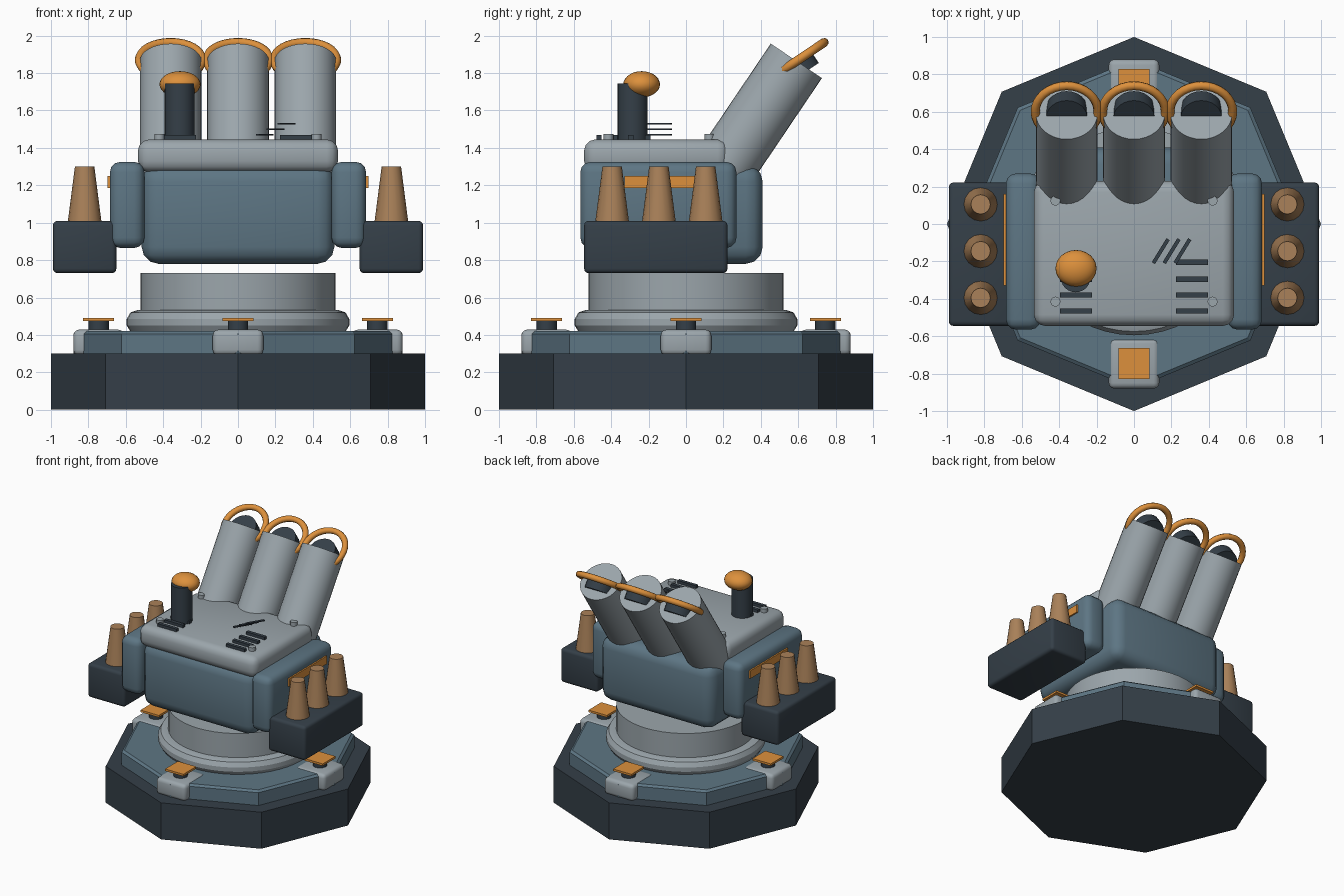
import bpy, bmesh
from math import radians, cos, sin, pi, atan2
from mathutils import Matrix, Vector

if "Cube" in bpy.data.objects:
    bpy.data.objects.remove(bpy.data.objects["Cube"])


def mat(name, c):
    m = bpy.data.materials.new(name)
    m.diffuse_color = (*c, 1)
    m.use_nodes = True
    m.node_tree.nodes["Principled BSDF"].inputs["Base Color"].default_value = m.diffuse_color
    return m


DARK = mat("dark_steel", (0.035, 0.05, 0.065))
BLUE = mat("blue_armour", (0.11, 0.18, 0.23))
GREY = mat("light_steel", (0.33, 0.38, 0.41))
ORANGE = mat("orange_trim", (0.72, 0.28, 0.045))
BROWN = mat("shell_brass", (0.40, 0.22, 0.10))


def finish(bm, name, m, matrix=Matrix(), angle=35):
    bmesh.ops.transform(bm, matrix=matrix, verts=bm.verts)
    bmesh.ops.recalc_face_normals(bm, faces=bm.faces)
    me = bpy.data.meshes.new(name)
    bm.to_mesh(me)
    bm.free()
    ob = bpy.data.objects.new(name, me)
    bpy.context.collection.objects.link(ob)
    me.materials.append(m)
    if angle:
        bpy.ops.object.select_all(action='DESELECT')
        ob.select_set(True)
        bpy.context.view_layer.objects.active = ob
        bpy.ops.object.shade_smooth_by_angle(angle=radians(angle))
    return ob


def box(name, m, lo, hi, bevel=0, seg=3, rot=0):
    lo, hi = Vector(lo), Vector(hi)
    bm = bmesh.new()
    bmesh.ops.create_cube(bm, size=1, matrix=Matrix.Diagonal((*(hi - lo), 1)))
    if bevel:
        bmesh.ops.bevel(bm, geom=bm.edges[:], offset=bevel, segments=seg,
                        profile=0.5, affect='EDGES')
    mx = Matrix.Translation((lo + hi) / 2) @ Matrix.Rotation(rot, 4, 'Z')
    return finish(bm, name, m, mx, 35 if bevel else 0)


def cone(name, m, loc, r1, r2, h, sides=32, tilt=0, angle=35):
    """Cylinder or cone, centred on loc."""
    bm = bmesh.new()
    bmesh.ops.create_cone(bm, cap_ends=True, segments=sides, radius1=r1, radius2=r2, depth=h)
    return finish(bm, name, m, Matrix.Translation(loc) @ Matrix.Rotation(tilt, 4, 'X'), angle)


def lathe(name, m, profile, matrix=Matrix(), sides=48, closed=False, angle=25):
    """Spin an (r, z) profile about z."""
    bm = bmesh.new()
    rings = [[bm.verts.new((r * cos(2 * pi * i / sides), r * sin(2 * pi * i / sides), z))
              for i in range(sides)] for r, z in profile]
    pairs = list(zip(rings, rings[1:]))
    if closed:
        pairs.append((rings[-1], rings[0]))
    else:
        bm.faces.new(rings[0])
        bm.faces.new(rings[-1])
    for a, b in pairs:
        for i in range(sides):
            j = (i + 1) % sides
            bm.faces.new((a[i], a[j], b[j], b[i]))
    return finish(bm, name, m, matrix, angle)


# Octagonal base and deck
cone("base", DARK, (0, 0, 0.15), 1, 1, 0.30, 8, angle=0)
lathe("deck", BLUE, [(0.88, 0.29), (0.88, 0.405), (0.86, 0.42)], sides=8, angle=0)

# Four deck clamps with post and plate
for i in range(4):
    x, y = round(cos(i * pi / 2)), round(sin(i * pi / 2))
    cx, cy = x * 0.745, y * 0.745
    box(f"clamp_{i}", GREY, (cx - 0.135, cy - 0.135, 0.29), (cx + 0.135, cy + 0.135, 0.428), 0.03)
    cone(f"clamp_post_{i}", DARK, (cx, cy, 0.45), 0.054, 0.054, 0.06, 16)
    box(f"clamp_plate_{i}", ORANGE, (cx - 0.083, cy - 0.083, 0.474), (cx + 0.083, cy + 0.083, 0.491))

# Turntable
lathe("turntable_ring", GREY, [(0.57, 0.41), (0.595, 0.45), (0.595, 0.485), (0.575, 0.52), (0.54, 0.532)])
cone("turntable_drum", GREY, (0, 0, 0.625), 0.52, 0.52, 0.21, 48)

# Turret body and roof
box("turret_body", BLUE, (-0.515, -0.54, 0.78), (0.515, 0.41, 1.31), 0.09)
box("roof_plate", GREY, (-0.535, -0.545, 1.27), (0.535, 0.23, 1.445), 0.06)

# Side armour, trays, strips and shells
for side, s in (("left", -1), ("right", 1)):
    def sbox(name, m, x0, x1, y0, y1, z0, z1, bevel=0):
        a, b = sorted((s * x0, s * x1))
        box(f"{side}_{name}", m, (a, y0, z0), (b, y1, z1), bevel)
    sbox("cheek", BLUE, 0.50, 0.685, -0.565, 0.27, 0.865, 1.325, 0.055)
    sbox("shell_tray", DARK, 0.65, 0.99, -0.545, 0.222, 0.73, 1.01, 0.025)
    sbox("strip", ORANGE, 0.67, 0.697, -0.33, 0.16, 1.185, 1.25)
    for k in range(3):
        cone(f"{side}_shell_{k}", BROWN, (s * 0.82, -0.395 + 0.25 * k, 1.145), 0.092, 0.052, 0.31, 16)
    for y in (-0.415, 0.125):
        cone(f"{side}_roof_bolt", GREY, (s * 0.42, y, 1.455), 0.027, 0.027, 0.04, 12)
    for y in (-0.205, -0.295, -0.38, -0.465)[0 if s > 0 else 1:]:
        sbox("vent", DARK, 0.225, 0.395, y - 0.014, y + 0.014, 1.43, 1.468)

# Launch tubes with muzzle rings and bores
tilt = radians(34)
axis = Vector((0, sin(tilt), cos(tilt)))
ring = [(0.168 + 0.024 * cos(a * pi / 4), 0.024 * sin(a * pi / 4)) for a in range(8)]
for k, x in enumerate((-0.36, 0, 0.36)):
    muzzle = Vector((x, 0.59, 1.865))
    cone(f"launch_tube_{k}", GREY, muzzle - axis * 0.45, 0.165, 0.165, 0.9, 32, -tilt)
    lathe(f"muzzle_ring_{k}", ORANGE, ring,
          Matrix.Translation((x, 0.6, 1.87)) @ Matrix.Rotation(tilt, 4, 'X'), 32, True, 50)
    cone(f"bore_{k}", DARK, (x, 0.594, 1.83), 0.11, 0.11, 0.09, 24, tilt)

# Periscope
cone("periscope_post", DARK, (-0.312, -0.285, 1.585), 0.08, 0.08, 0.32, 24)
bm = bmesh.new()
bmesh.ops.create_uvsphere(bm, u_segments=24, v_segments=14, radius=1)
finish(bm, "periscope_head", ORANGE,
       Matrix.Translation((-0.31, -0.237, 1.74)) @ Matrix.Diagonal((0.11, 0.098, 0.07, 1)), 60)

# Stepped diagonal roof slats
for k in range(3):
    c = Vector((0.143 + 0.058 * k, -0.145, 1.47 + 0.03 * k))
    h = Vector((0.075, 0.01, 0.004))
    box(f"roof_slat_{k}", DARK, c - h, c + h, rot=atan2(0.13, 0.08))
